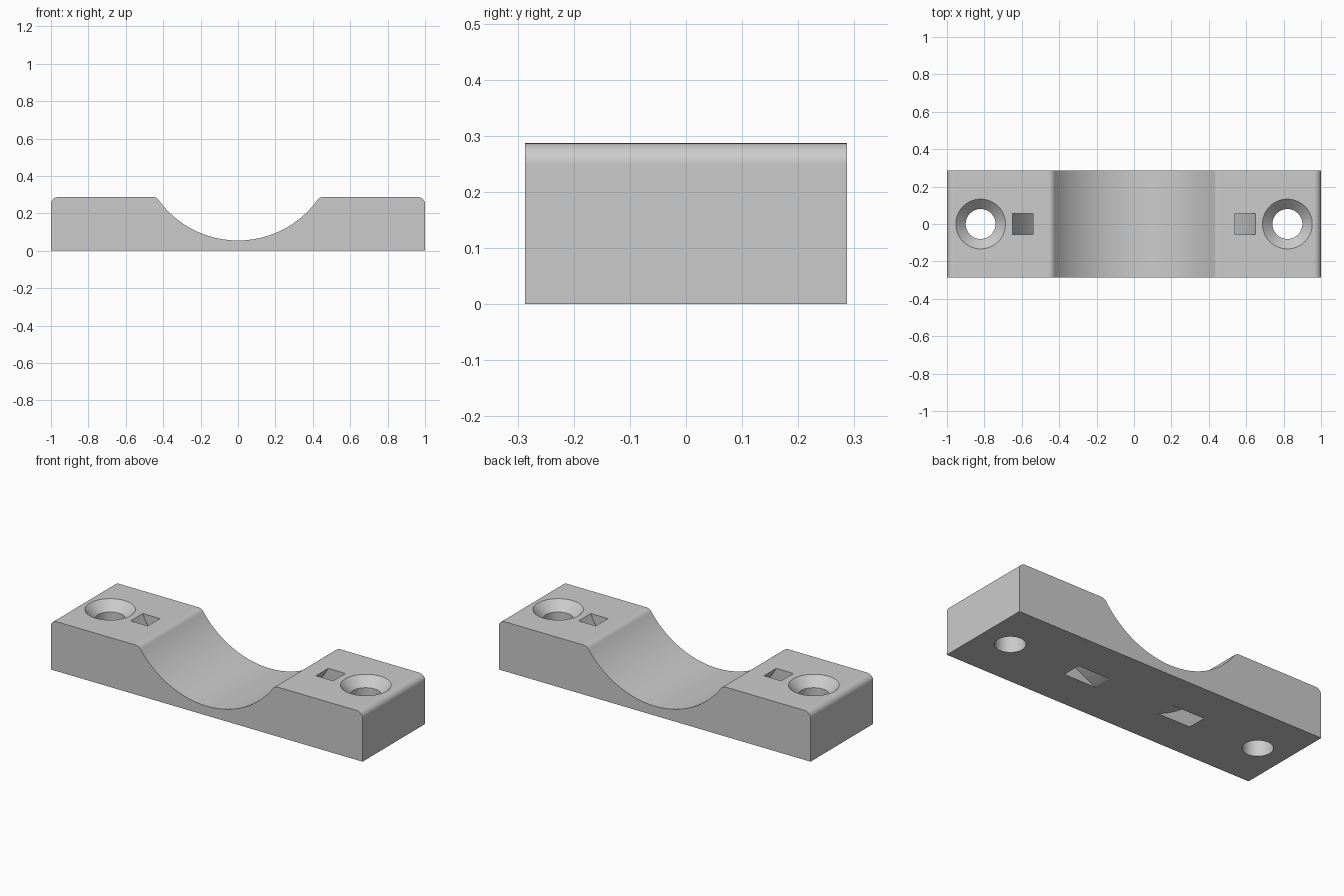
import bpy
import bmesh
from math import sin, cos, acos, pi, radians, sqrt

old = bpy.data.objects.get("Cube")
if old:
    bpy.data.objects.remove(old, do_unlink=True)

# Main dimensions
HALF_W = 0.287       # half depth in y
TOP = 0.287          # block height
ARC_Z = 0.58         # height of the cradle axis
ARC_R = 0.525        # cradle radius
FILLET = 0.037       # rounding of the top edges

grey = bpy.data.materials.new("plain grey")
grey.use_nodes = True
colour = (0.6, 0.6, 0.6, 1)
grey.diffuse_color = colour
grey.node_tree.nodes["Principled BSDF"].inputs["Base Color"].default_value = colour


def arc(cx, cz, r, a0, a1, n):
    """Points on an arc in the xz plane, angles in radians from +x."""
    return [(cx + r * cos(a0 + (a1 - a0) * i / n),
             cz + r * sin(a0 + (a1 - a0) * i / n)) for i in range(n + 1)]


def finish(name, bm):
    bmesh.ops.recalc_face_normals(bm, faces=bm.faces)
    mesh = bpy.data.meshes.new(name)
    bm.to_mesh(mesh)
    bm.free()
    mesh.materials.append(grey)
    obj = bpy.data.objects.new(name, mesh)
    bpy.context.collection.objects.link(obj)
    return obj


def prism(name, profile, half):
    """Extrude an xz profile along y, from -half to half."""
    bm = bmesh.new()
    face = bm.faces.new([bm.verts.new((x, -half, z)) for x, z in profile])
    new = bmesh.ops.extrude_face_region(bm, geom=[face])["geom"]
    verts = [g for g in new if isinstance(g, bmesh.types.BMVert)]
    bmesh.ops.translate(bm, verts=verts, vec=(0, 2 * half, 0))
    return finish(name, bm)


def turned(name, profile, cx, steps=64):
    """Revolve a radius/height profile about a vertical axis at x = cx."""
    bm = bmesh.new()
    rings = [[bm.verts.new((cx + r * cos(2 * pi * i / steps),
                            r * sin(2 * pi * i / steps), z))
              for i in range(steps)] for r, z in profile]
    for low, high in zip(rings, rings[1:]):
        for i in range(steps):
            j = (i + 1) % steps
            bm.faces.new((low[i], low[j], high[j], high[i]))
    bm.faces.new(rings[0])
    bm.faces.new(rings[-1])
    return finish(name, bm)


# Saddle block: half profile from the cradle bottom to the outer foot, mirrored
fz = TOP - FILLET
fx = sqrt((ARC_R + FILLET) ** 2 - (ARC_Z - fz) ** 2)
lean = acos((ARC_Z - fz) / (ARC_R + FILLET))
half = arc(0, ARC_Z, ARC_R, -pi / 2, -pi / 2 + lean, 28)
half += arc(fx, fz, FILLET, pi / 2 + lean, pi / 2, 8)[1:]
half += arc(1 - FILLET, fz, FILLET, pi / 2, 0, 10)
half += [(1, 0)]
profile = half + [(-x, z) for x, z in reversed(half[1:])]
block = prism("saddle_block", profile, HALF_W)

# Cutters: countersunk screw holes and curved strap slots
cutters = []
for side, label in ((1, "left"), (-1, "right")):
    hole = [(0.08, -0.1), (0.08, TOP - 0.053), (0.133, TOP), (0.133, TOP + 0.1)]
    cutters.append(turned(label + "_screw_hole", hole, side * 0.82))
    a0, a1 = radians(-80), radians(-15)
    slot = arc(0, ARC_Z, 0.614, a0, a1, 32) + arc(0, ARC_Z, 0.713, a1, a0, 32)
    slot = [(side * x, z) for x, z in slot]
    cutters.append(prism(label + "_strap_slot", slot, 0.056))

bpy.ops.object.select_all(action='DESELECT')
bpy.context.view_layer.objects.active = block
block.select_set(True)
for cutter in cutters:
    cutter.hide_render = True
    mod = block.modifiers.new(cutter.name, 'BOOLEAN')
    mod.operation = 'DIFFERENCE'
    mod.solver = 'EXACT'
    mod.object = cutter
    bpy.ops.object.modifier_apply(modifier=mod.name)
for cutter in cutters:
    bpy.data.objects.remove(cutter, do_unlink=True)

# Smooth curves, crisp edges, even flats
bpy.ops.object.shade_smooth_by_angle(angle=radians(30))
weighted = block.modifiers.new("even_flats", 'WEIGHTED_NORMAL')
weighted.keep_sharp = True
